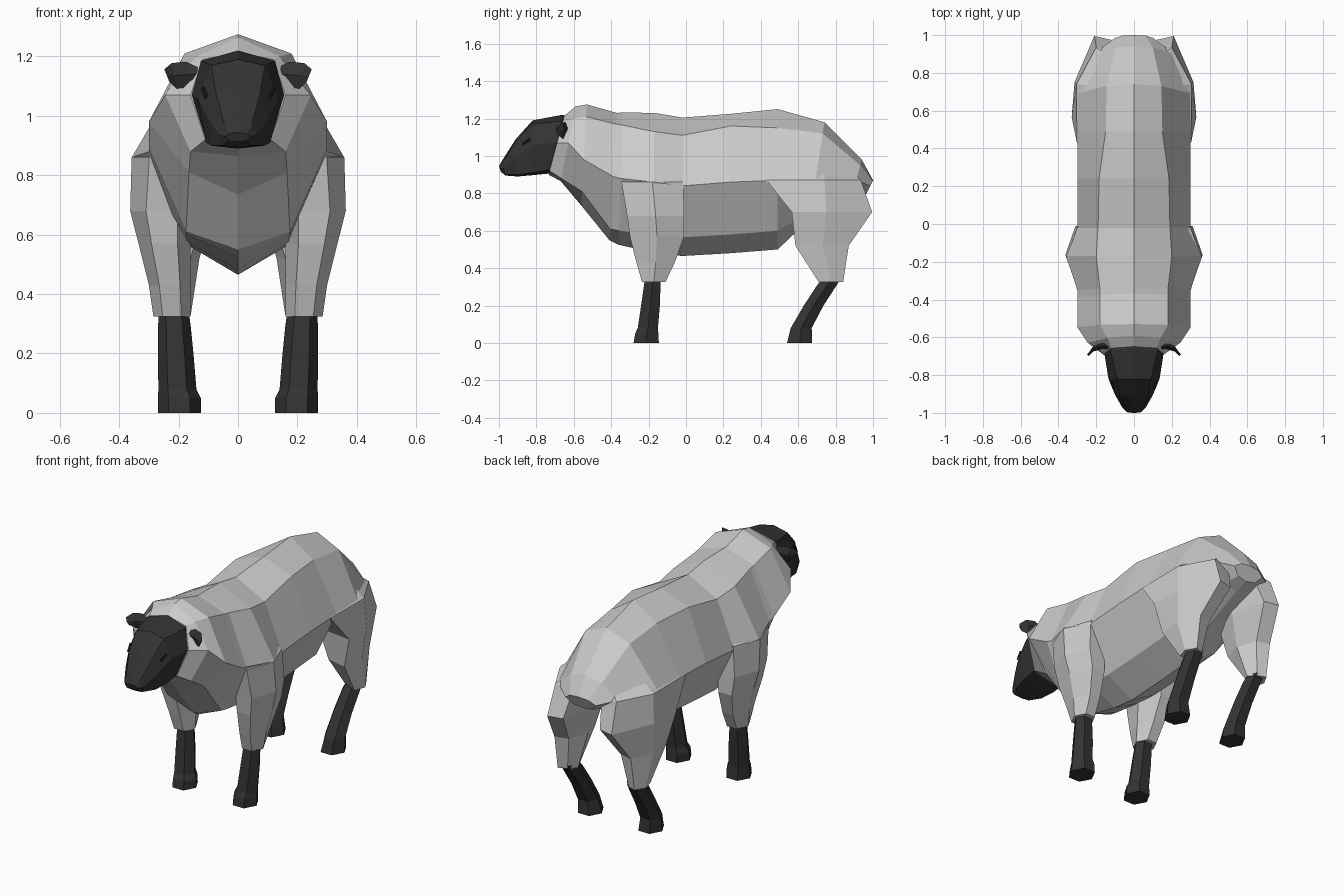
import bpy, bmesh
from mathutils import Vector


def material(name, v):
    m = bpy.data.materials.new(name)
    m.diffuse_color = (*v, 1)
    return m


WOOL = material("grey wool", (0.6, 0.6, 0.6))
DARK = material("dark face and legs", (0.033, 0.033, 0.033))
BLACK = material("black eye", (0.012, 0.012, 0.012))


def loft(name, rings, mat, mirror=False):
    """Skin closed rings of points and cap both ends."""
    bm = bmesh.new()
    vs = [[bm.verts.new(p) for p in r] for r in rings]
    n = len(vs[0])
    for a, b in zip(vs, vs[1:]):
        for i in range(n):
            j = (i + 1) % n
            bm.faces.new((a[i], a[j], b[j], b[i]))
    bm.faces.new(vs[0])
    bm.faces.new(vs[-1])
    bmesh.ops.recalc_face_normals(bm, faces=bm.faces)
    me = bpy.data.meshes.new(name)
    bm.to_mesh(me)
    bm.free()
    me.materials.append(mat)
    ob = bpy.data.objects.new(name, me)
    bpy.context.collection.objects.link(ob)
    if mirror:
        ob.modifiers.new("mirror", 'MIRROR')
    return ob


def section(yt, yb, zt, xr, zr, xs, zs, xl, zl, zb):
    """Symmetric eight-point section that leans from yt (top) to yb (bottom)."""
    half = [(0, zt), (xr, zr), (xs, zs), (xl, zl), (0, zb)]
    pts = half + [(-x, z) for x, z in half[3:0:-1]]
    return [(x, yt + (yb - yt) * (zt - z) / (zt - zb), z) for x, z in pts]


def leg_ring(z, xi, xo, yf, yb, c=0.75):
    """Six-point leg ring: outer tip, inner tip, two front and two back corners."""
    w, ym = xo - xi, (yf + yb) / 2
    return [(xo, ym, z), (xi + c * w, yf, z), (xi + (1 - c) * w, yf, z),
            (xi, ym, z), (xi + (1 - c) * w, yb, z), (xi + c * w, yb, z)]


def thigh_ring(z, xf, yf, xm, ym, xb, yb, xi):
    """Six-point thigh ring: outer front, middle and back, then the inner side."""
    return [(xf, yf, z), (xm, ym, z), (xb, yb, z),
            (xi + .04, yb - .02, z), (xi, ym, z), (xi + .03, yf + .03, z)]


# Woolly body: neck to rump, bulging out over the shoulders
loft("body", [section(*s) for s in (
    (-.65, -.735, 1.215, .12, 1.19, .16, 1.07, .11, .92, .90),
    (-.59, -.67, 1.265, .14, 1.20, .245, 1.07, .16, .88, .865),
    (-.53, -.56, 1.275, .18, 1.21, .30, .98, .165, .81, .735),
    (-.37, -.41, 1.23, .18, 1.17, .30, .89, .175, .61, .55),
    (-.34, -.36, 1.232, .18, 1.165, .30, .88, .175, .60, .525),
    (-.17, -.17, 1.23, .20, 1.13, .358, .86, .17, .575, .482),
    (-.02, -.02, 1.205, .19, 1.11, .30, .84, .17, .565, .465),
    (.24, .24, 1.225, .185, 1.16, .30, .86, .17, .58, .48),
    (.49, .49, 1.25, .15, 1.15, .30, .87, .17, .60, .50),
    (.74, .66, 1.18, .145, 1.12, .30, .87, .12, .70, .66),
    (.94, .88, .98, .10, .95, .20, .87, .09, .78, .76),
    (1.0, .96, .87, .06, .865, .10, .84, .06, .80, .79))], WOOL)

# Upper front legs
loft("front_shoulder", [leg_ring(*r) for r in (
    (.325, .16, .285, -.235, -.11),
    (.43, .16, .30, -.265, -.06),
    (.57, .16, .335, -.30, -.01),
    (.68, .15, .363, -.315, -.01),
    (.86, .12, .358, -.345, -.015),
    (.94, .08, .25, -.31, -.05))], WOOL, True)

# Upper hind legs
loft("hind_thigh", [thigh_ring(*r) for r in (
    (.325, .265, .71, .285, .78, .25, .84, .16),
    (.52, .285, .585, .30, .73, .25, .87, .13),
    (.70, .33, .565, .315, .75, .21, .995, .08),
    (.87, .302, .43, .305, .74, .20, .935, .05),
    (.94, .20, .52, .22, .73, .11, .87, .04))], WOOL, True)

# Lower legs with hooves
loft("front_leg", [leg_ring(*r) for r in (
    (.34, .165, .268, -.22, -.135),
    (.20, .15, .27, -.24, -.14),
    (.08, .14, .268, -.258, -.15),
    (.05, .125, .27, -.272, -.148),
    (0, .125, .27, -.28, -.145))], DARK, True)
loft("hind_leg", [leg_ring(*r) for r in (
    (.34, .17, .265, .725, .825),
    (.30, .16, .268, .695, .80),
    (.20, .15, .265, .63, .735),
    (.08, .14, .268, .56, .672),
    (0, .125, .27, .54, .675))], DARK, True)

# Head
loft("head", [section(*s) for s in (
    (-.63, -.70, 1.21, .11, 1.185, .15, 1.07, .10, .925, .915),
    (-.66, -.74, 1.22, .125, 1.185, .155, 1.07, .11, .925, .905),
    (-.82, -.82, 1.19, .09, 1.17, .135, 1.06, .108, .91, .897),
    (-.91, -.90, 1.09, .075, 1.08, .10, .99, .09, .90, .89),
    (-.98, -.965, .98, .046, .97, .062, .935, .05, .90, .895),
    (-1.0, -.99, .945, .03, .94, .04, .93, .03, .918, .915))], DARK)

# Ears: curved leaf shapes swept outward and forward
loft("ear", [[(x, y - t, z), (x + .008, y, z + h), (x, y + t, z), (x - .008, y, z - h)]
             for x, y, z, h, t in (
    (.12, -.65, 1.14, .02, .015),
    (.165, -.645, 1.14, .042, .015),
    (.215, -.66, 1.135, .043, .015),
    (.24, -.69, 1.137, .02, .008))], DARK, True)

# Eyes: thin slanted plates on the sides of the face
a, b, n = Vector((.119, -.835, 1.09)), Vector((.108, -.872, 1.065)), Vector((.004, -.002, .001))
up = Vector((-.002, 0, .006))
loft("eye", [[p - up - n, p + up - n, p + up + n, p - up + n] for p in (a, b)], BLACK, True)
